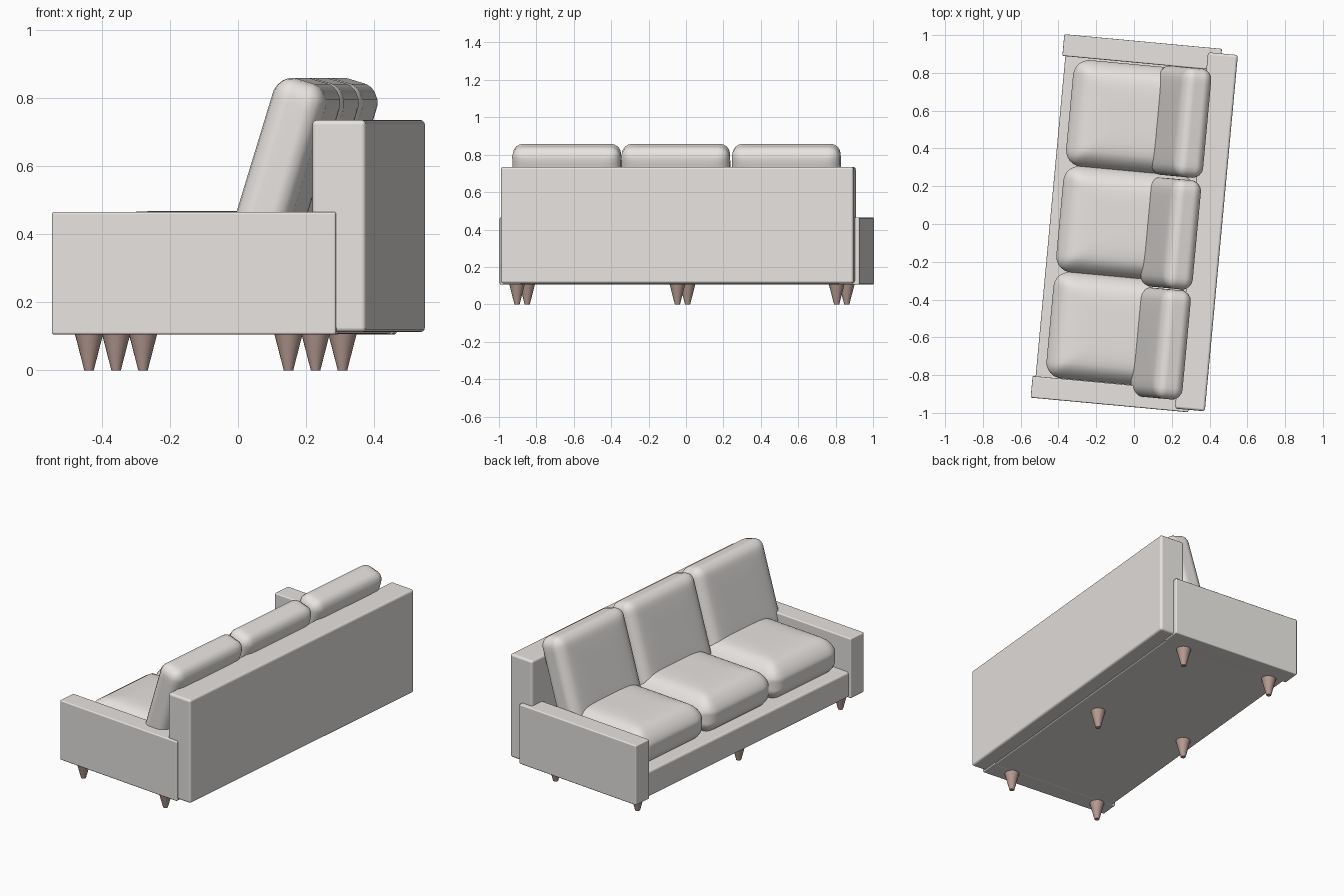
import bpy, bmesh, math
from mathutils import Vector, Matrix

if "Cube" in bpy.data.objects:
    bpy.data.objects.remove(bpy.data.objects["Cube"])

# The sofa is built with depth along x and length along y, then turned
TURN = Matrix.Translation((0.003, 0, 0)) @ Matrix.Rotation(math.radians(-5.3), 4, 'Z')


def material(name, rgb):
    m = bpy.data.materials.new(name)
    m.diffuse_color = (*rgb, 1)
    m.use_nodes = True
    m.node_tree.nodes["Principled BSDF"].inputs["Base Color"].default_value = m.diffuse_color
    return m


FABRIC = material("warm_grey_fabric", (0.80, 0.77, 0.745))
WOOD = material("pinkish_wood", (0.47, 0.33, 0.29))


def finish(bm, name, mat, matrix=Matrix()):
    me = bpy.data.meshes.new(name)
    bmesh.ops.recalc_face_normals(bm, faces=bm.faces)
    bm.to_mesh(me)
    bm.free()
    ob = bpy.data.objects.new(name, me)
    bpy.context.collection.objects.link(ob)
    me.materials.append(mat)
    me.transform(TURN @ matrix)
    bpy.ops.object.select_all(action='DESELECT')
    bpy.context.view_layer.objects.active = ob
    ob.select_set(True)
    bpy.ops.object.shade_smooth_by_angle(angle=math.radians(40))
    return ob


def box(name, x, y, z, bevel):
    bm = bmesh.new()
    bmesh.ops.create_cube(bm, size=1)
    for v in bm.verts:
        v.co = [a + (b - a) * (c + 0.5) for (a, b), c in zip((x, y, z), v.co)]
    bmesh.ops.bevel(bm, geom=bm.edges[:], offset=bevel, segments=3,
                    profile=0.5, affect='EDGES')
    ob = finish(bm, name, FABRIC)
    # keep the large panels evenly flat between their rounded edges
    ob.modifiers.new("flat_panels", 'WEIGHTED_NORMAL').weight = 100
    return ob


def cushion(name, size, radius, puff, matrix):
    """Rounded box, thinner in z toward its rim; puff = share of thickness lost."""
    half = Vector(size) / 2
    bm = bmesh.new()
    bmesh.ops.create_cube(bm, size=2)
    bmesh.ops.subdivide_edges(bm, edges=bm.edges[:], cuts=19, use_grid_fill=True)
    for v in bm.verts:
        p = Vector([c * h for c, h in zip(v.co, half)])
        core = Vector([max(-(h - radius), min(h - radius, c)) for c, h in zip(p, half)])
        d = p - core
        if d.length > 1e-6:
            # spread the corner region evenly round the arc
            d = Vector([math.tan(c / radius * math.pi / 4) for c in d])
            p = core + d.normalized() * radius
        rim = max(abs(p.x / half.x), abs(p.y / half.y))
        p.z *= 1 - puff * rim ** 5
        v.co = p
    return finish(bm, name, FABRIC, matrix)


# Frame: base, back panel and two arms
box("base", (-0.447, 0.372), (-0.87, 0.87), (0.106, 0.26), 0.014)
box("back_panel", (0.303, 0.462), (-0.953, 0.941), (0.112, 0.735), 0.014)
for side, (a, b) in (("near", (-0.966, -0.851)), ("far", (0.851, 0.966))):
    box(side + "_arm", (-0.463, 0.375), (a, b), (0.105, 0.465), 0.007)

# Three seat cushions and three leaning back cushions
for i, y in enumerate((-0.567, -0.004, 0.559)):
    cushion(f"seat_cushion_{i + 1}", (0.70, 0.566, 0.25), 0.085, 0.4,
            Matrix.Translation((-0.047, y, 0.343)))
for i, y in enumerate((-0.617, -0.032, 0.562)):
    cushion(f"back_cushion_{i + 1}", (0.525, 0.58, 0.167), 0.055, 0.12,
            Matrix.Translation((0.196, y, 0.598))
            @ Matrix.Rotation(math.radians(-90 + 17), 4, 'Y'))

# Six tapered legs
for row, x in (("front", -0.36), ("rear", 0.228)):
    for i, y in enumerate((-0.886, -0.025, 0.83)):
        bm = bmesh.new()
        bmesh.ops.create_cone(bm, cap_ends=True, segments=20, radius1=0.014,
                              radius2=0.042, depth=0.108)
        finish(bm, f"{row}_leg_{i + 1}", WOOD, Matrix.Translation((x, y, 0.054)))
